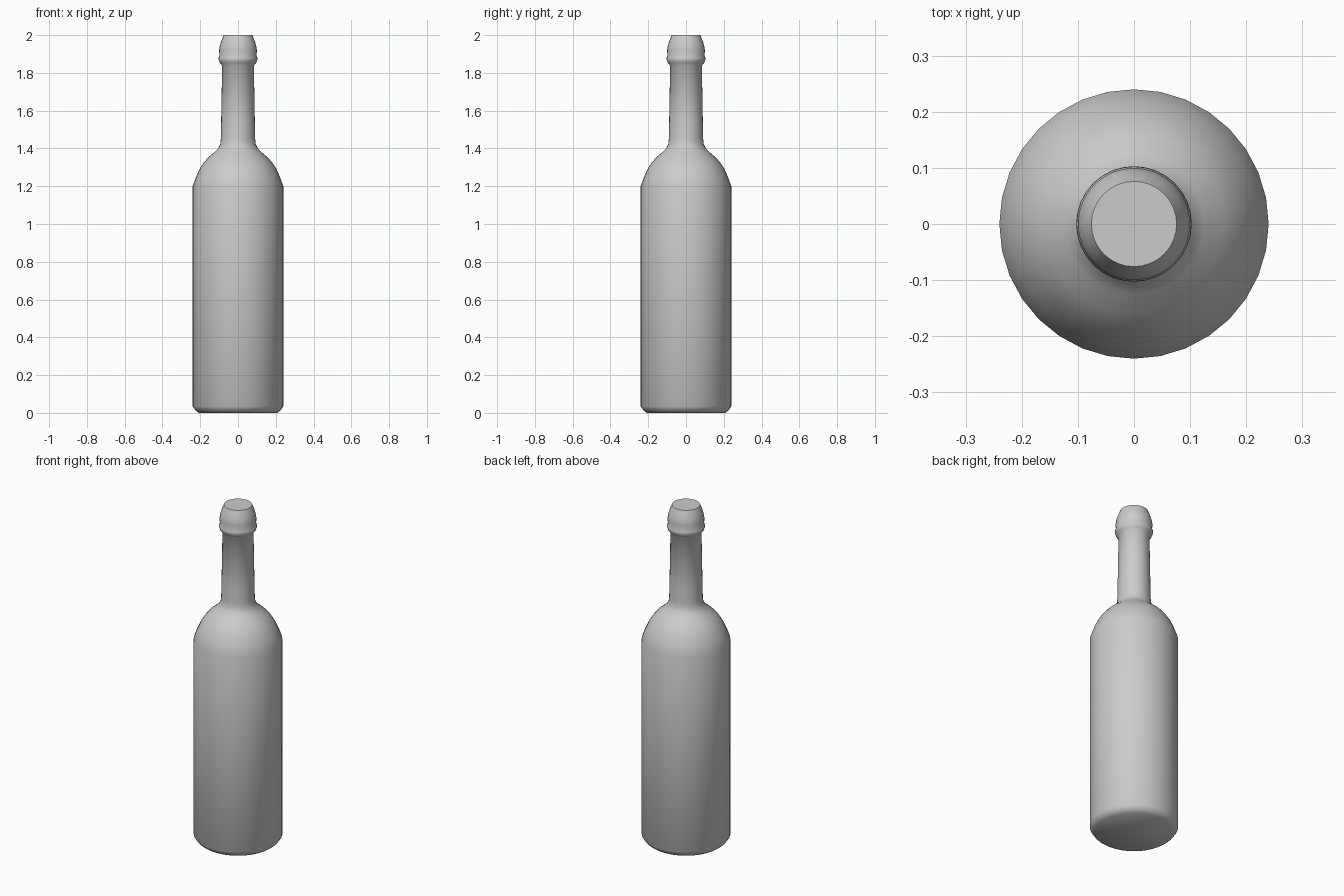
import bpy, bmesh, math

if "Cube" in bpy.data.objects:
    bpy.data.objects.remove(bpy.data.objects["Cube"])

SEGMENTS = 32


def lathe(name, profile):
    """Revolve a (radius, z) profile around z and close both ends."""
    bm = bmesh.new()
    rings = []
    for r, z in profile:
        rings.append([bm.verts.new((r * math.cos(2 * math.pi * i / SEGMENTS),
                                    r * math.sin(2 * math.pi * i / SEGMENTS), z))
                      for i in range(SEGMENTS)])
    for low, high in zip(rings, rings[1:]):
        for i in range(SEGMENTS):
            j = (i + 1) % SEGMENTS
            bm.faces.new((low[i], low[j], high[j], high[i]))
    bm.faces.new(rings[0][::-1])
    bm.faces.new(rings[-1])
    mesh = bpy.data.meshes.new(name)
    bm.to_mesh(mesh)
    bm.free()
    obj = bpy.data.objects.new(name, mesh)
    bpy.context.collection.objects.link(obj)
    bpy.ops.object.select_all(action='DESELECT')
    obj.select_set(True)
    bpy.context.view_layer.objects.active = obj
    bpy.ops.object.shade_smooth_by_angle(angle=math.radians(50))


# Whole bottle as one continuous profile, bottom to mouth
base = [(0.208, 0.0), (0.227, 0.015), (0.24, 0.035)]
shoulder = [(0.24, 1.2), (0.222, 1.25), (0.204, 1.29), (0.183, 1.323),
            (0.158, 1.352), (0.125, 1.38), (0.105, 1.4), (0.094, 1.423)]
neck = [(0.091, 1.45), (0.089, 1.55), (0.084, 1.84)]
lip = [(0.096, 1.853), (0.103, 1.87), (0.102, 1.88), (0.098, 1.89),
       (0.1, 1.92), (0.096, 1.945), (0.088, 1.97), (0.076, 2.0)]
lathe("bottle", base + shoulder + neck + lip)
